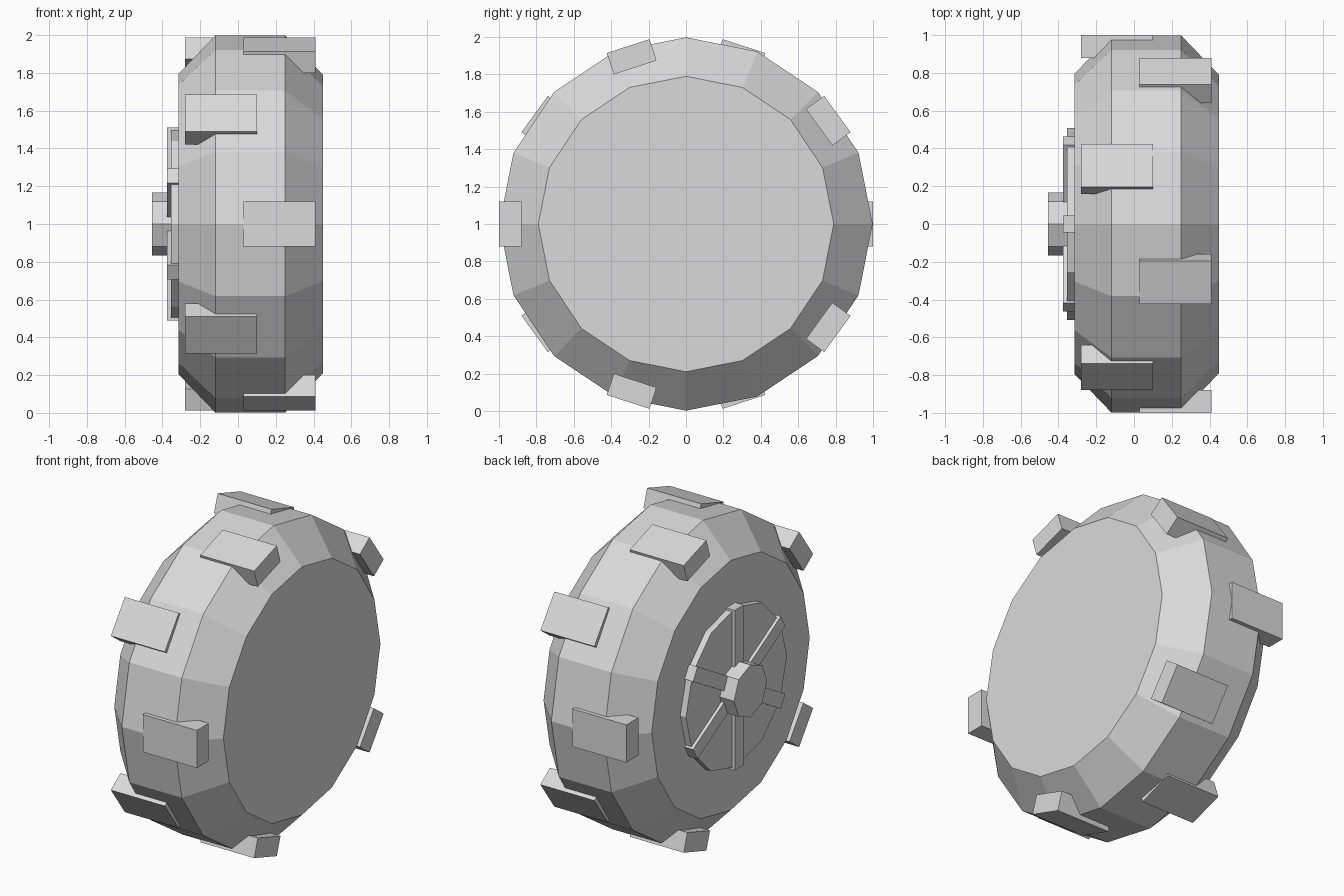
import bpy
import bmesh
from math import cos, sin, tau, radians
from mathutils import Matrix, Vector

cube = bpy.data.objects.get("Cube")
if cube:
    bpy.data.objects.remove(cube, do_unlink=True)

AXLE = Vector((0, 0, 1))

grey = bpy.data.materials.new("light_grey")
grey.use_nodes = True
grey.diffuse_color = (0.7, 0.7, 0.7, 1)
bsdf = next(n for n in grey.node_tree.nodes if n.type == "BSDF_PRINCIPLED")
bsdf.inputs["Base Color"].default_value = grey.diffuse_color


def finish(bm, name):
    bmesh.ops.recalc_face_normals(bm, faces=bm.faces)
    mesh = bpy.data.meshes.new(name)
    bm.to_mesh(mesh)
    bm.free()
    mesh.materials.append(grey)
    obj = bpy.data.objects.new(name, mesh)
    obj.location = AXLE
    bpy.context.collection.objects.link(obj)
    return obj


def lathe(name, profile, sides):
    """Turn (x, radius) points around the axle and cap both ends."""
    bm = bmesh.new()
    rings = []
    for x, r in profile:
        angles = [tau * i / sides for i in range(sides)]
        rings.append([bm.verts.new((x, r * cos(a), r * sin(a))) for a in angles])
    for low, high in zip(rings, rings[1:]):
        for i in range(sides):
            j = (i + 1) % sides
            bm.faces.new((low[i], low[j], high[j], high[i]))
    bm.faces.new(rings[0])
    bm.faces.new(rings[-1])
    return finish(bm, name)


def radial_block(name, x_range, r_range, width, degrees):
    """A box pointing outward from the axle at the given angle."""
    bm = bmesh.new()
    size = (x_range[1] - x_range[0], r_range[1] - r_range[0], width)
    centre = (sum(x_range) / 2, sum(r_range) / 2, 0)
    matrix = (Matrix.Rotation(radians(degrees), 4, "X")
              @ Matrix.Translation(centre) @ Matrix.Diagonal((*size, 1)))
    bmesh.ops.create_cube(bm, size=1, matrix=matrix)
    return finish(bm, name)


# Tyre body with bevelled shoulders
lathe("tyre", [(-0.315, 0.795), (-0.12, 0.998), (0.25, 0.998), (0.45, 0.79)], 16)

# Staggered tread blocks, five on each shoulder
for i in range(5):
    radial_block(f"outer_tread_{i + 1}", (-0.28, 0.10), (0.88, 1.0), 0.24, 72 * i)
    radial_block(f"inner_tread_{i + 1}", (0.03, 0.41), (0.88, 1.0), 0.24, 180 + 72 * i)

# Wheel disc, spokes and hub cap on the outer side
lathe("wheel_disc", [(-0.355, 0.508), (-0.30, 0.508)], 12)
for i in range(6):
    radial_block(f"spoke_{i + 1}", (-0.375, -0.31), (0.05, 0.51), 0.09, 30 + 60 * i)
lathe("hub_cap", [(-0.455, 0.167), (-0.31, 0.167)], 8)
